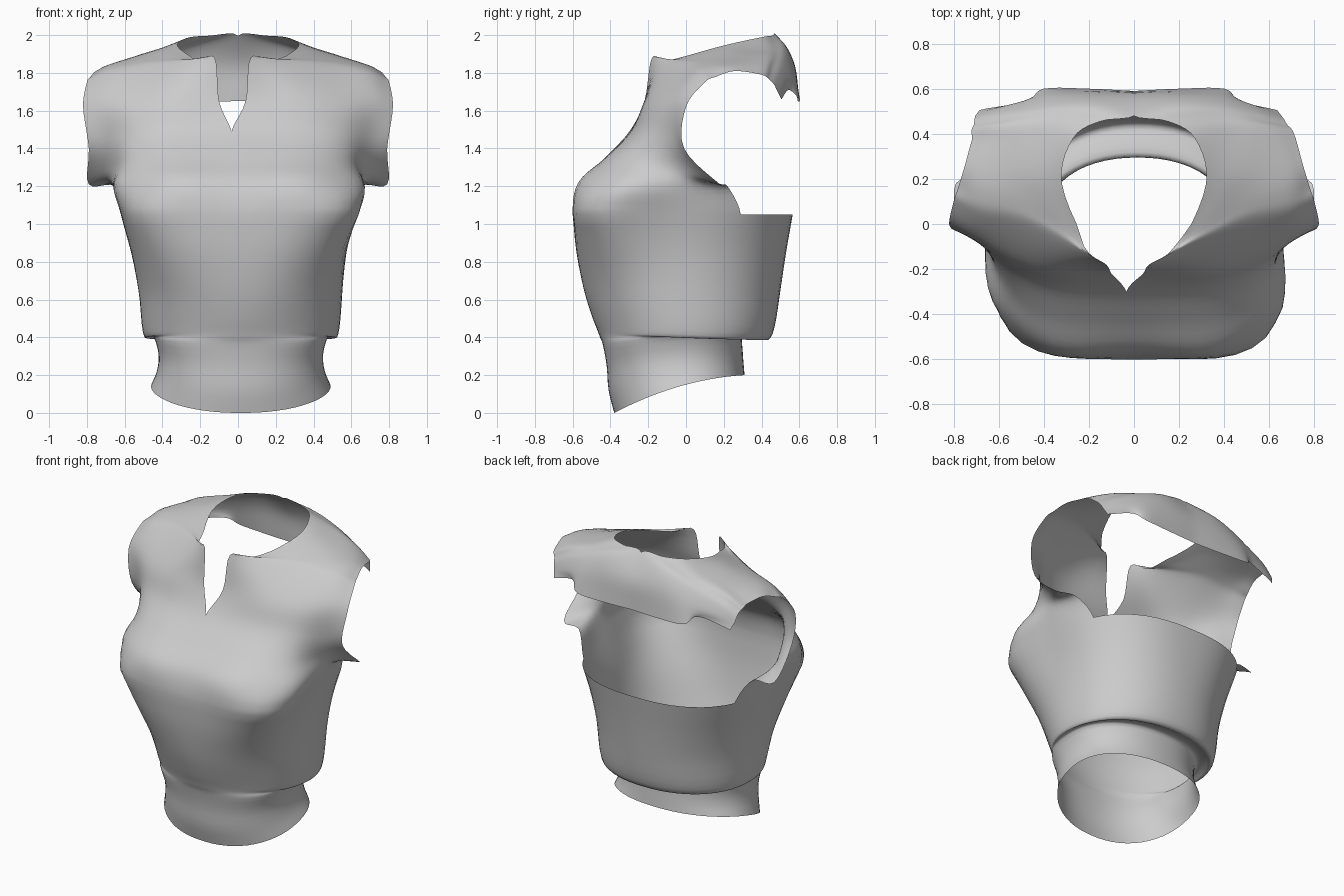
import bpy, bmesh, math
from mathutils import Vector

cloth = bpy.data.materials.new("light_grey_cloth")
cloth.diffuse_color = (0.6, 0.6, 0.6, 1)
bm = bmesh.new()


def spline(pts, n):
    """Smooth curve through the points, n steps per span."""
    p = [2 * pts[0] - pts[1]] + pts + [2 * pts[-1] - pts[-2]]
    out = []
    for i in range(1, len(p) - 2):
        a, b, c, d = p[i - 1:i + 3]
        for k in range(n):
            t = k / n
            out.append(0.5 * (2 * b + (c - a) * t + (2 * a - 5 * b + 4 * c - d) * t * t
                              + (3 * b - a - 3 * c + d) * t ** 3))
    return out + [pts[-1]]


def skin(rows, closed=False, mirror=False):
    """Skin rows of points into a single layer of cloth."""
    sx = -1 if mirror else 1
    grid = [[bm.verts.new((p.x * sx, p.y, p.z)) for p in r] for r in rows]
    n = len(rows[0])
    for lo, hi in zip(grid, grid[1:]):
        for j in range(n if closed else n - 1):
            k = (j + 1) % n
            quad = (lo[j], lo[k], hi[k], hi[j])
            bm.faces.new(quad[::-1] if mirror else quad)


def ramp(x, a, b):
    """0 at a, 1 at b, clamped."""
    return min(1, max(0, (x - a) / (b - a)))


# Waist tube: front z, back z, half width, front y, back y, front squareness
rings = [
    (0.00, 0.20, 0.475, -0.38, 0.31, 2.2),
    (0.12, 0.26, 0.445, -0.41, 0.305, 2.2),
    (0.25, 0.33, 0.435, -0.42, 0.30, 2.3),
    (0.36, 0.42, 0.46, -0.44, 0.30, 2.35),
    (0.40, 0.41, 0.485, -0.455, 0.37, 2.1),   # tuck under the back panel
    (0.44, 0.385, 0.51, -0.47, 0.435, 2.0),
    (0.51, 0.46, 0.525, -0.497, 0.47, 2.0),
    (0.65, 0.65, 0.54, -0.54, 0.50, 2.2),
    (0.85, 0.85, 0.57, -0.58, 0.53, 2.9),
    (1.05, 1.05, 0.62, -0.60, 0.565, 4.0),
]
SEG, STEP = 60, 5
tube = []
for zf, zb, w, f, b, e in rings:
    row = []
    for i in range(SEG):
        a = -math.pi / 2 + 2 * math.pi * i / SEG
        c, s = math.cos(a), math.sin(a)
        ex = e if s < 0 else 2.2 + 0.3 * ramp(zf, 0.65, 1.05)
        r = (abs(c) ** ex + abs(s) ** ex) ** (-1 / ex)
        k = (1 + r * s) / 2
        row.append(Vector((w * r * c, (f + b) / 2 + (b - f) / 2 * r * s,
                           zf + (zb - zf) * (1.8 * k - 0.8 * k * k))))
    tube.append(row)
columns = [spline([r[i] for r in tube], 3) for i in range(SEG)]
skin(list(zip(*columns)), closed=True)

# Half cross-sections of the chest, centre or slit edge out to the armhole
chest = [
    [(0, -.557, 1.22), (.36, -.55, 1.22), (.625, -.34, 1.2), (.66, -.03, 1.2), (.65, .22, 1.2)],
    [(0, -.43, 1.35), (.36, -.41, 1.35), (.57, -.28, 1.33), (.67, -.05, 1.3), (.79, .18, 1.21)],
    [(0, -.30, 1.49), (.35, -.28, 1.49), (.56, -.2, 1.48), (.7, -.07, 1.44), (.79, -.01, 1.4)],
    [(.07, -.22, 1.65), (.33, -.21, 1.66), (.55, -.14, 1.65), (.72, -.055, 1.64), (.82, 0, 1.62)],
    [(.095, -.18, 1.88), (.26, -.11, 1.845), (.5, -.005, 1.82), (.69, .04, 1.785), (.8, .1, 1.75)],
]
# Half cross-sections over the shoulder and down the upper back, neck edge first
yoke = [
    [(.2, -.1, 1.865), (.33, -.01, 1.875), (.52, .09, 1.865), (.69, .13, 1.83), (.78, .16, 1.78)],
    [(.32, .18, 1.94), (.42, .2, 1.92), (.55, .23, 1.885), (.68, .25, 1.845), (.75, .26, 1.81)],
    [(.27, .38, 1.985), (.4, .40, 1.93), (.52, .41, 1.89), (.62, .41, 1.845), (.71, .40, 1.79)],
    [(.15, .455, 1.997), (.3, .475, 1.945), (.45, .48, 1.885), (.57, .46, 1.83), (.68, .44, 1.765)],
    [(0, .48, 1.997), (.2, .525, 1.945), (.38, .525, 1.88), (.53, .5, 1.815), (.665, .465, 1.74)],
    [(0, .572, 1.84), (.2, .578, 1.83), (.38, .567, 1.795), (.52, .53, 1.75), (.65, .485, 1.7)],
    [(0, .59, 1.65), (.2, .6, 1.65), (.4, .6, 1.66), (.47, .545, 1.71), (.635, .505, 1.66)],
]
across = [spline([Vector(p) for p in r], STEP) for r in chest + yoke]
width = len(across[0])
# The two top rings of the waist lead in, so the chest flows out of it
across = [tube[-2][:width], tube[-1][:width]] + across
along = [spline([r[j] for r in across], STEP)[STEP:] for j in range(width)]
half = [[Vector((max(p.x, 0), p.y, p.z)) for p in r] for r in zip(*along)]
skin(half)
skin(half, mirror=True)
bmesh.ops.remove_doubles(bm, verts=bm.verts, dist=0.0005)

for v in bm.verts:
    x, y, z = v.co
    # The waist leans slightly to one side
    v.co.x += 0.015 * (1 - ramp(z, 0.6, 0.95))
    # Fuller bust corner on one side
    if x > 0:
        bulge = ramp(x, 0.2, 0.55) * ramp(-y, 0.1, 0.35) * ramp(z, 0.75, 1.05) * (1 - ramp(z, 1.15, 1.4))
        v.co.x += 0.035 * bulge
        v.co.y -= 0.025 * bulge
    # Neck slit sits a little off centre
    if y < 0:
        v.co.x -= 0.035 * ramp(z, 1.25, 1.5) * ramp(abs(x), 0.5, 0) * ramp(-y, 0, 0.1)
    # One back shoulder flap reaches further out
    elif z > 1.6:
        v.co.x -= 0.05 * ramp(-x, 0.45, 0.6) * ramp(y, 0.38, 0.48)

mesh = bpy.data.meshes.new("torn_bodice")
bm.to_mesh(mesh)
bm.free()
mesh.materials.append(cloth)
mesh.shade_smooth()
bodice = bpy.data.objects.new("torn_bodice", mesh)
bpy.context.collection.objects.link(bodice)
